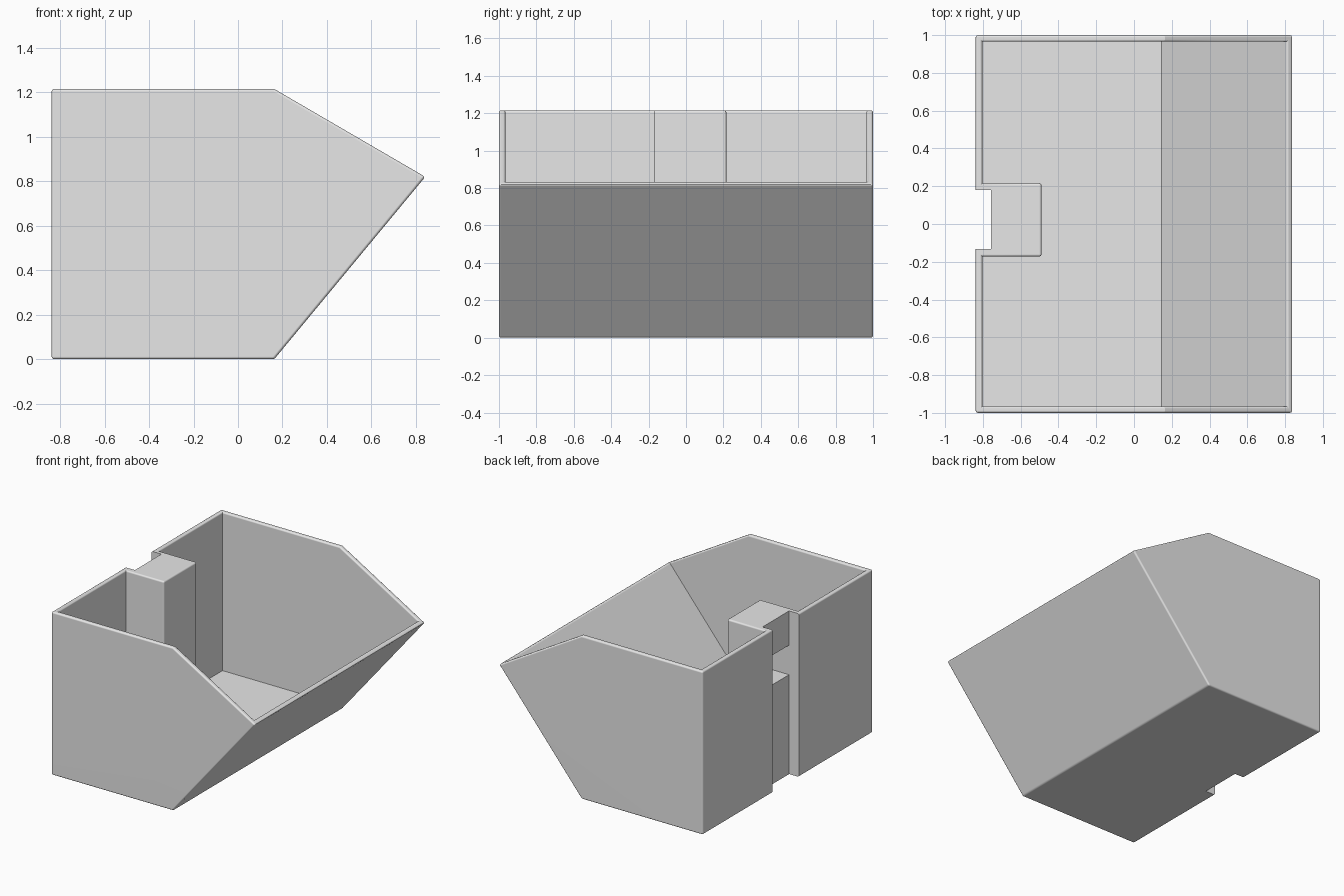
import bpy, bmesh, math

if "Cube" in bpy.data.objects:
    bpy.data.objects.remove(bpy.data.objects["Cube"], do_unlink=True)

WALL = 0.035
HEIGHT = 1.215
BACK, BEND, TIP, TIP_Z = -0.838, 0.163, 0.842, 0.82

grey = bpy.data.materials.new("light_grey")
grey.use_nodes = True
grey.diffuse_color = (0.8, 0.8, 0.8, 1)
grey.node_tree.nodes["Principled BSDF"].inputs["Base Color"].default_value = (0.8, 0.8, 0.8, 1)


def prism(name, profile, y0, y1):
    """Extrude an x-z profile along y."""
    bm = bmesh.new()
    face = bm.faces.new([bm.verts.new((x, y0, z)) for x, z in profile])
    new = bmesh.ops.extrude_face_region(bm, geom=[face])["geom"]
    moved = [v for v in new if isinstance(v, bmesh.types.BMVert)]
    bmesh.ops.translate(bm, verts=moved, vec=(0, y1 - y0, 0))
    bmesh.ops.recalc_face_normals(bm, faces=bm.faces)
    mesh = bpy.data.meshes.new(name)
    bm.to_mesh(mesh)
    bm.free()
    mesh.materials.append(grey)
    obj = bpy.data.objects.new(name, mesh)
    bpy.context.collection.objects.link(obj)
    return obj


def activate(obj):
    bpy.ops.object.select_all(action="DESELECT")
    obj.select_set(True)
    bpy.context.view_layer.objects.active = obj


def cut(target, cutter):
    """Subtract the cutter and delete it."""
    activate(target)
    mod = target.modifiers.new("cut", "BOOLEAN")
    mod.operation = "DIFFERENCE"
    mod.solver = "EXACT"
    mod.object = cutter
    bpy.ops.object.modifier_apply(modifier=mod.name)
    bpy.data.objects.remove(cutter, do_unlink=True)


# Bin body with sloping front and slanted opening
bin_body = prism("bin_body", [(BACK, 0), (BEND, 0), (TIP, TIP_Z),
                              (BEND, HEIGHT), (BACK, HEIGHT)], -1, 1)

# Cavity, parallel to the outer walls, leaving the mounting column standing
run = (TIP - BEND) / TIP_Z
shift = WALL * math.sqrt(1 + run * run)


def inner_x(z):
    return BEND - shift + run * z


cavity = prism("cavity", [(BACK + WALL, WALL), (inner_x(WALL), WALL),
                          (inner_x(2), 2), (BACK + WALL, 2)], -1 + WALL, 1 - WALL)
column = prism("column", [(-1, -1), (-0.49, -1), (-0.49, 3), (-1, 3)], -0.172, 0.216)
cut(cavity, column)
cut(bin_body, cavity)

# Round the convex edges of the shell
bm = bmesh.new()
bm.from_mesh(bin_body.data)
bmesh.ops.remove_doubles(bm, verts=bm.verts, dist=0.0001)
bmesh.ops.dissolve_limit(bm, angle_limit=0.01, verts=bm.verts, edges=bm.edges)
bmesh.ops.recalc_face_normals(bm, faces=bm.faces)
convex = [e for e in bm.edges if len(e.link_faces) == 2 and e.is_convex
          and e.calc_face_angle() > math.radians(35)]
bmesh.ops.bevel(bm, geom=convex, offset=0.012, offset_type="OFFSET", segments=4,
                profile=0.5, affect="EDGES", clamp_overlap=True)
bm.to_mesh(bin_body.data)
bm.free()

# Back slot with a deeper hook pocket inside the column
slot_back, pocket_end = -0.757, -0.525
slot = prism("slot", [(-1, -1), (slot_back, -1), (slot_back, 0.74), (pocket_end, 0.74),
                      (pocket_end, 0.96), (slot_back, 0.96), (slot_back, 2), (-1, 2)],
             -0.132, 0.18)
cut(bin_body, slot)

# Smooth rounded edges, crisp flat walls
activate(bin_body)
bpy.ops.object.shade_smooth_by_angle(angle=math.radians(25))
weighted = bin_body.modifiers.new("flat_walls", "WEIGHTED_NORMAL")
weighted.keep_sharp = True
